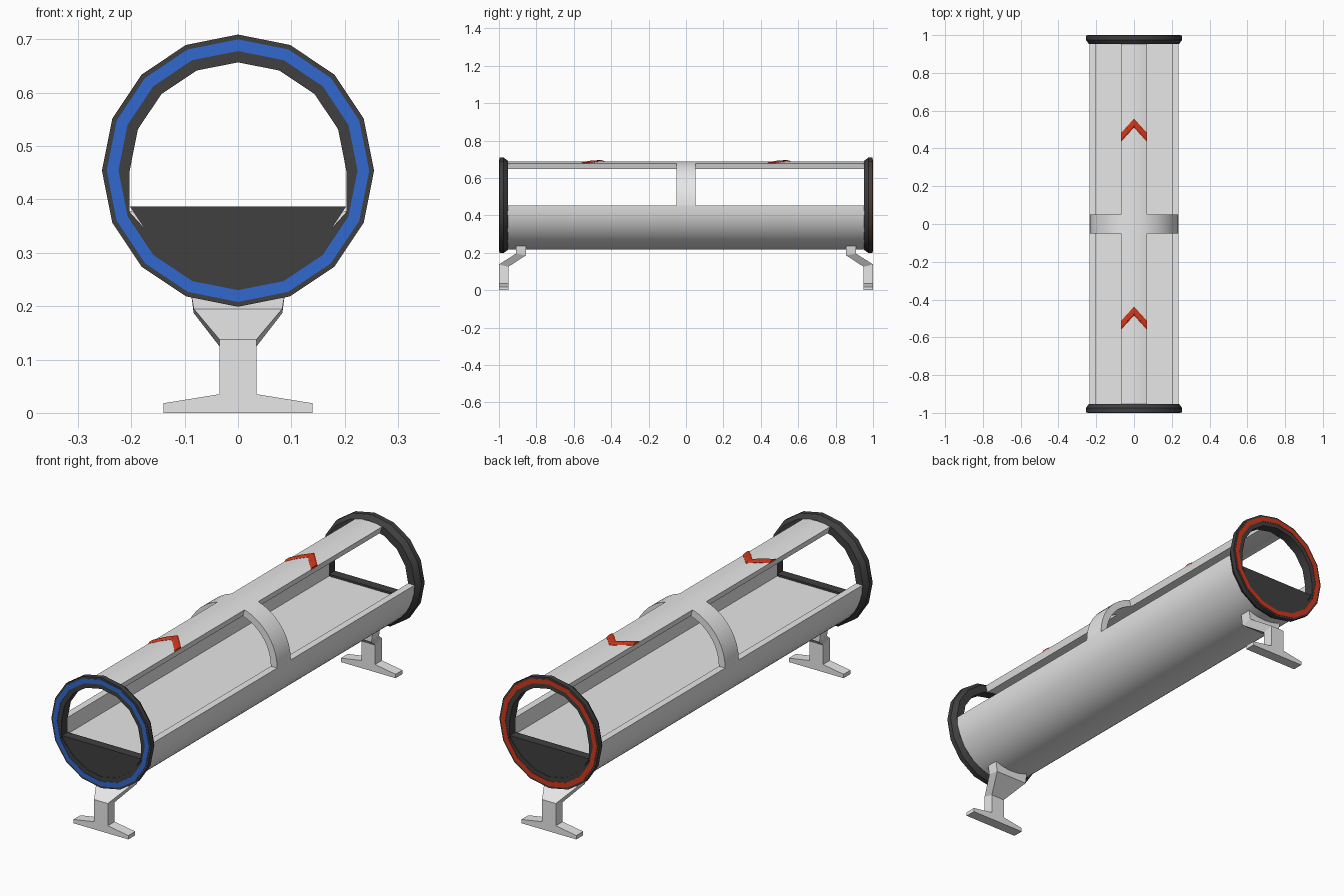
import bpy, bmesh, math

if "Cube" in bpy.data.objects:
    bpy.data.objects.remove(bpy.data.objects["Cube"])

CZ = 0.454            # height of the tube axis
R_OUT, R_IN = 0.235, 0.203
FLOOR = 0.378


def mat(name, rgb):
    m = bpy.data.materials.new(name)
    m.diffuse_color = (*rgb, 1)
    m.use_nodes = True
    m.node_tree.nodes["Principled BSDF"].inputs["Base Color"].default_value = m.diffuse_color
    return m


GREY = mat("light grey", (0.8, 0.8, 0.8))
BLACK = mat("charcoal", (0.05, 0.05, 0.05))
BLUE = mat("blue", (0.032, 0.14, 0.62))
RED = mat("red", (0.64, 0.04, 0.012))


def make(name, verts, faces, material, smooth=False):
    me = bpy.data.meshes.new(name)
    me.from_pydata(verts, [], faces)
    bm = bmesh.new()
    bm.from_mesh(me)
    bmesh.ops.recalc_face_normals(bm, faces=bm.faces)
    bm.to_mesh(me)
    bm.free()
    me.materials.append(material)
    ob = bpy.data.objects.new(name, me)
    bpy.context.collection.objects.link(ob)
    if smooth:
        bpy.ops.object.select_all(action='DESELECT')
        ob.select_set(True)
        bpy.context.view_layer.objects.active = ob
        bpy.ops.object.shade_smooth_by_angle(angle=math.radians(30))
    return ob


def loft(name, rings, material, smooth=False, closed=False):
    """Join equal-length vertex rings; cap the ends or close into a loop."""
    n, k = len(rings[0]), len(rings)
    verts = [v for r in rings for v in r]
    faces = []
    for j in range(k if closed else k - 1):
        a, b = j * n, ((j + 1) % k) * n
        faces += [(a + i, a + (i + 1) % n, b + (i + 1) % n, b + i) for i in range(n)]
    if not closed:
        faces += [tuple(range(n)), tuple(range((k - 1) * n, k * n))]
    return make(name, verts, faces, material, smooth)


def extrude_y(name, profile, y0, y1, material, smooth=False):
    return loft(name, [[(x, y, z) for x, z in profile] for y in (y0, y1)], material, smooth)


def polar(r, deg):
    a = math.radians(deg)
    return (r * math.cos(a), CZ + r * math.sin(a))


# Lower trough with vertical inner walls and flat floor
trough = [polar(R_OUT, 180 + 180 * i / 20) for i in range(21)]
trough += [(R_IN, CZ), (R_IN, FLOOR), (-R_IN, FLOOR), (-R_IN, CZ)]
extrude_y("trough", trough, -0.955, 0.955, GREY, True)


# Curved shells: top strips and the centre arch
def shell(name, angles, y0, y1):
    rings = []
    for a in angles:
        (xo, zo), (xi, zi) = polar(R_OUT, a), polar(R_IN, a)
        rings.append([(xo, y0, zo), (xo, y1, zo), (xi, y1, zi), (xi, y0, zi)])
    loft(name, rings, GREY, True)


crown = [73, 81.5, 90, 98.5, 107]
side = [73 * i / 9 for i in range(9)]
shell("front_top_strip", crown, -0.955, -0.05)
shell("back_top_strip", crown, 0.05, 0.955)
shell("centre_arch", side + crown + [180 - a for a in reversed(side)], -0.05, 0.05)


# Sixteen-sided rings turned around the tube axis
def lathe(name, profile, s, material, square_sides=False, smooth=False):
    rings = []
    for i in range(16):
        ring = []
        for r, y in profile:
            x, z = polar(r, 22.5 * i)
            if square_sides and r == R_IN and i in (9, 15):
                x = math.copysign(R_IN, x)
            ring.append((x, y * s, z))
        rings.append(ring)
    return loft(name, rings, material, smooth, closed=True)


for label, s, accent in (("front", 1, BLUE), ("back", -1, RED)):
    # End collar, coloured band and lower end panel
    lathe(label + "_collar", [(R_IN, -0.998), (0.255, -0.998), (0.255, -0.975),
                              (0.238, -0.952), (R_IN, -0.952)], s, BLACK, True, True)
    lathe(label + "_band", [(0.224, -0.996), (0.224, -1.0),
                            (0.246, -1.0), (0.246, -0.996)], s, accent)
    panel = [(-R_IN, 0.387)] + [polar(0.21, 202.5 + 22.5 * i) for i in range(7)] + [(R_IN, 0.387)]
    extrude_y(label + "_end_panel", panel, -0.996 * s, -0.954 * s, BLACK)

    # Foot plate
    base = [(-0.14, 0), (0.14, 0), (0.14, 0.018), (0.035, 0.035), (-0.035, 0.035), (-0.14, 0.018)]
    extrude_y(label + "_foot", base, -1.0 * s, -0.95 * s, GREY)
    # Stem and flared bracket: half width, outer y/z, inner y/z
    sections = [(0.035, -1.0, 0.035, -0.95, 0.035), (0.035, -1.0, 0.138, -0.95, 0.125),
                (0.083, -0.91, 0.195, -0.855, 0.187), (0.09, -0.91, 0.237, -0.855, 0.237)]
    loft(label + "_leg", [[(-w, ya * s, za), (w, ya * s, za), (w, yb * s, zb), (-w, yb * s, zb)]
                          for w, ya, za, yb, zb in sections], GREY)

# Direction chevrons with a low ridge, lying on the top strips
for label, off in (("front", -0.995), ("back", 0.0)):
    rings = []
    for i in range(-2, 3):
        x = 0.034 * i
        z = CZ + math.sqrt(R_OUT ** 2 - x * x)
        y1 = 0.558 - abs(x) * 1.1 + off
        y0 = y1 - 0.048
        rings.append([(x, y0, z - 0.004), (x, y1, z - 0.004), (x, y1, z + 0.001),
                      (x, y1 - 0.012, z + 0.006), (x, y0 + 0.012, z + 0.006), (x, y0, z + 0.001)])
    loft(label + "_chevron", rings, RED)
